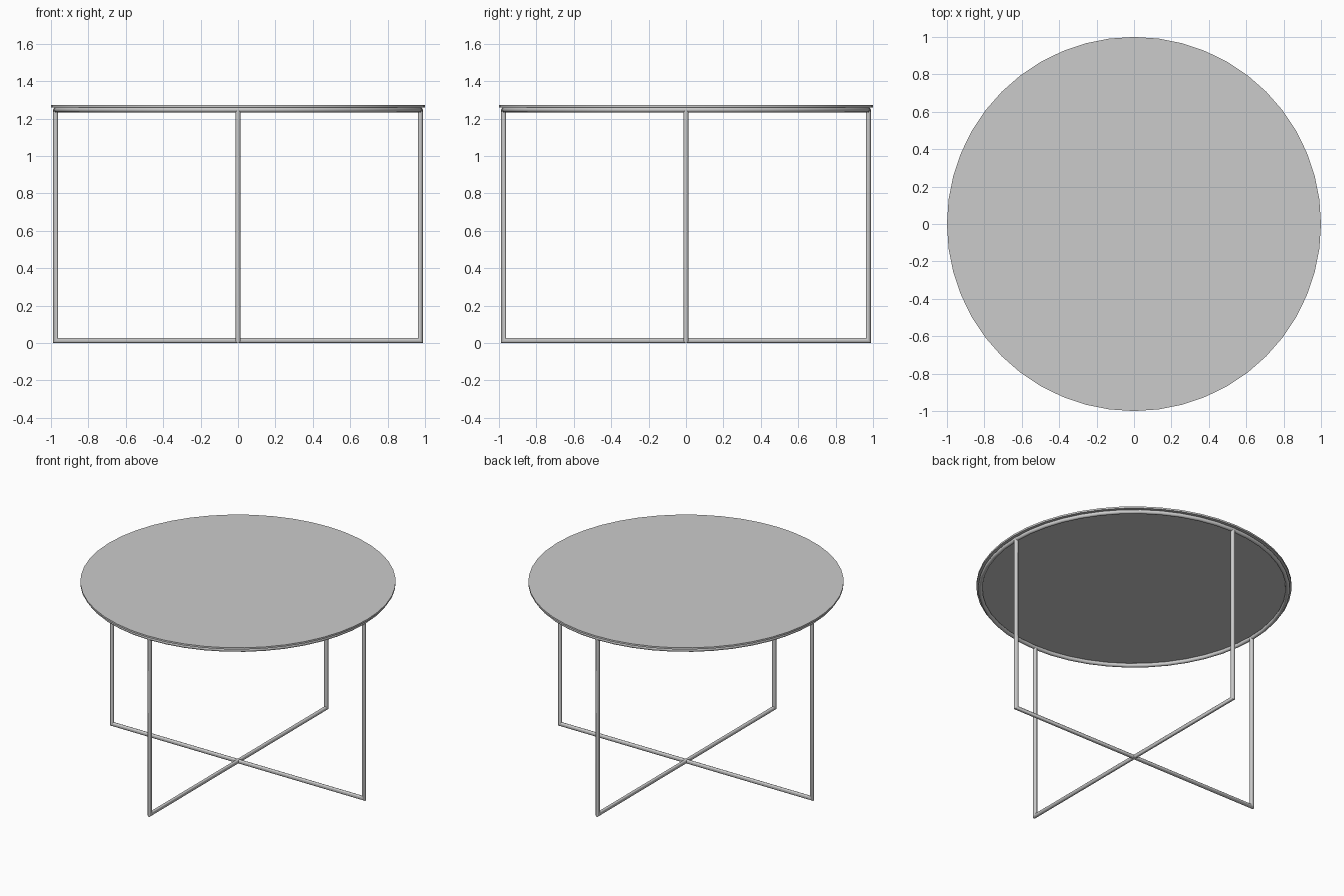
import bpy, bmesh
from math import sin, cos, pi

if "Cube" in bpy.data.objects:
    bpy.data.objects.remove(bpy.data.objects["Cube"])

TUBE = 0.0135      # tube radius
REACH = 0.975      # centre line of legs and ring
RING_Z = 1.247     # centre height of ring
SIDES = 12


def finish(name, bm):
    bmesh.ops.recalc_face_normals(bm, faces=bm.faces)
    mesh = bpy.data.meshes.new(name)
    bm.to_mesh(mesh)
    bm.free()
    obj = bpy.data.objects.new(name, mesh)
    bpy.context.collection.objects.link(obj)
    bpy.context.view_layer.objects.active = obj
    bpy.ops.object.select_all(action='DESELECT')
    obj.select_set(True)
    bpy.ops.object.shade_smooth_by_angle(angle=0.6)
    return obj


def bridge(bm, rings):
    for a, b in zip(rings, rings[1:]):
        for i in range(len(a)):
            j = (i + 1) % len(a)
            bm.faces.new((a[i], a[j], b[j], b[i]))


def leg_frame(name, turn):
    # U-shaped round tube with mitred lower corners
    bm = bmesh.new()
    rings = []
    for side, low in ((-1, False), (-1, True), (1, True), (1, False)):
        ring = []
        for k in range(SIDES):
            t = 2 * pi * k / SIDES
            across, inward = TUBE * sin(t), TUBE * cos(t)
            z = TUBE + 0.003 + inward if low else RING_Z
            if low:
                z = TUBE + inward * 1.0
            ring.append(bm.verts.new((side * (REACH - inward), across, z)))
        rings.append(ring)
    bridge(bm, rings)
    bm.faces.new(rings[0])
    bm.faces.new(rings[-1])
    finish(name, bm).rotation_euler.z = turn


# table top
bm = bmesh.new()
bmesh.ops.create_cone(bm, cap_ends=True, segments=48, radius1=1, radius2=1, depth=0.012)
finish("table_top", bm).location.z = 1.266

# round support ring under the top
bpy.ops.mesh.primitive_torus_add(major_segments=48, minor_segments=SIDES,
                                 major_radius=REACH, minor_radius=TUBE,
                                 location=(0, 0, RING_Z))
bpy.context.object.name = "support_ring"
bpy.ops.object.shade_smooth_by_angle(angle=0.6)

# crossed leg frames
leg_frame("leg_frame_side_to_side", 0)
leg_frame("leg_frame_front_to_back", pi / 2)
